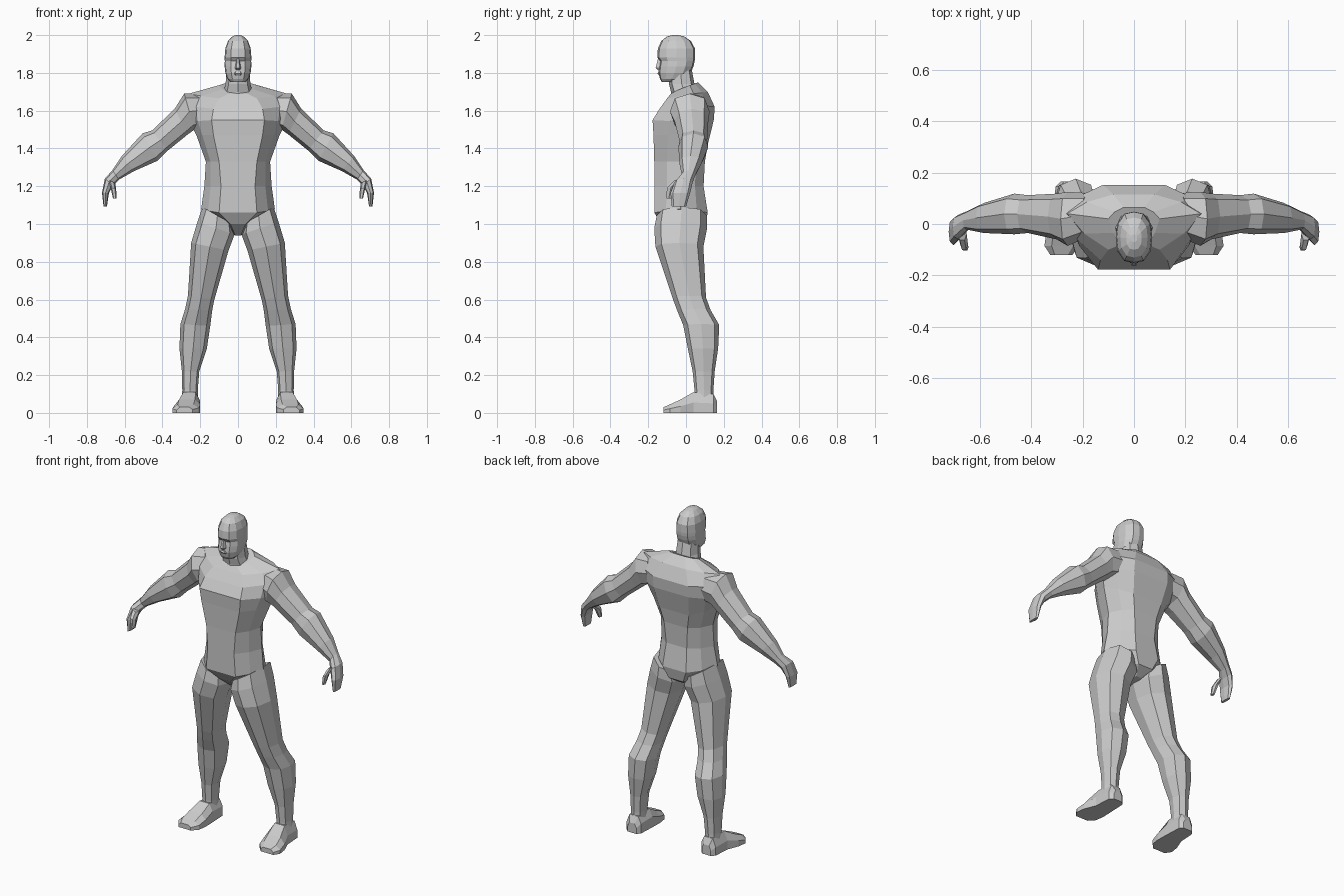
import bpy, bmesh
from math import cos, sin, pi


def loft(name, rings):
    """Skin a list of closed rings and cap both ends."""
    bm = bmesh.new()
    vr = [[bm.verts.new(p) for p in r] for r in rings]
    n = len(vr[0])
    for a, b in zip(vr, vr[1:]):
        for i in range(n):
            j = (i + 1) % n
            bm.faces.new((a[i], a[j], b[j], b[i]))
    bm.faces.new(vr[0])
    bm.faces.new(vr[-1])
    bmesh.ops.recalc_face_normals(bm, faces=bm.faces[:])
    me = bpy.data.meshes.new(name)
    bm.to_mesh(me)
    bm.free()
    ob = bpy.data.objects.new(name, me)
    bpy.context.collection.objects.link(ob)
    return ob


def ring(ax, az, bx, bz, y0, y1, s=1, n=8):
    """Rounded ring spanning points a and b in x/z, and y0..y1 in depth."""
    pts = []
    for i in range(n):
        t = 2 * pi * i / n
        c, d = cos(t), sin(t)
        k = 1.06 if abs(c * d) > 0.1 else 1
        c, d = c * k, d * k
        pts.append((s * ((ax + bx) / 2 + c * (ax - bx) / 2),
                    (y0 + y1) / 2 + d * (y1 - y0) / 2,
                    (az + bz) / 2 + c * (az - bz) / 2))
    return pts


def limb(name, table, s=1, n=8):
    return loft(name, [ring(*row, s, n) for row in table])


def torso_ring(zf, zs, zb, xf, yf, w, ys, xb, yb):
    """Flat front and back with bevelled flanks."""
    half = [(xf, yf, zf),
            ((xf + w) * .54, yf * .55 + ys * .45, (zf + zs) / 2),
            (w, ys, zs),
            ((xb + w) * .54, yb * .6 + ys * .4, (zb + zs) / 2),
            (xb, yb, zb)]
    return ([(0, yf, zf)] + half + [(0, yb, zb)]
            + [(-x, y, z) for x, y, z in reversed(half)])


# Torso: crotch, hips, waist, chest, collar
body = loft("body", [torso_ring(*r) for r in [
    (.94, .95, .95, .015, -.06, .03, 0, .015, .04),
    (1.0, 1.0, .99, .04, -.13, .10, -.02, .05, .10),
    (1.06, 1.08, 1.06, .10, -.168, .195, -.03, .08, .115),
    (1.2, 1.2, 1.2, .09, -.168, .178, -.02, .07, .093),
    (1.33, 1.33, 1.33, .10, -.168, .17, -.02, .08, .10),
    (1.47, 1.47, 1.42, .13, -.172, .22, 0, .10, .115),
    (1.55, 1.54, 1.55, .14, -.177, .255, .03, .12, .147),
    (1.61, 1.63, 1.62, .13, -.14, .28, .04, .12, .152),
    (1.665, 1.69, 1.70, .10, -.10, .26, .04, .08, .115),
    (1.69, 1.735, 1.75, .05, -.08, .10, .02, .04, .065)]])

# Arm from shoulder to mitten-like fingers
ARM = [(.20, 1.69, .16, 1.52, -.05, .12),
       (.285, 1.69, .23, 1.50, -.085, .125),
       (.335, 1.61, .265, 1.475, -.06, .118),
       (.455, 1.495, .37, 1.39, -.035, .112),
       (.505, 1.48, .425, 1.335, -.04, .118),
       (.615, 1.36, .55, 1.28, -.035, .082),
       (.665, 1.285, .63, 1.235, -.022, .05),
       (.705, 1.24, .66, 1.205, -.06, .036),
       (.72, 1.165, .683, 1.165, -.082, .022),
       (.712, 1.092, .694, 1.092, -.075, .0)]
THUMB = [(.685, 1.235, .65, 1.215, -.065, -.01),
         (.675, 1.195, .645, 1.185, -.103, -.055),
         (.662, 1.135, .643, 1.135, -.105, -.078)]

# Leg from hip to ankle
LEG = [(.03, 1.0, .188, 1.09, -.155, .11),
       (.018, .945, .215, 1.01, -.168, .112),
       (.05, .86, .248, .90, -.162, .092),
       (.125, .60, .265, .62, -.072, .106),
       (.137, .54, .28, .55, -.048, .13),
       (.147, .46, .305, .47, -.015, .176),
       (.165, .34, .31, .34, .01, .17),
       (.205, .22, .297, .22, .035, .152),
       (.213, .12, .295, .12, .045, .145),
       (.213, .04, .298, .04, .045, .145)]
# Foot sections from heel to toe: y, inner x, outer x, height
FOOT = [(.165, .225, .285, .06), (.145, .207, .305, .10),
        (.04, .202, .312, .11), (-.03, .20, .34, .07),
        (-.085, .208, .348, .045), (-.12, .24, .325, .03)]


def foot_ring(y, a, b, h, s):
    m = (b - a) * .2
    return [(s * x, y, z) for x, z in
            ((a, 0), (b, 0), (b, h * .5), (b - m, h), (a + m, h), (a, h * .6))]


# Head, neck and face as stacked horizontal ovals: z, half width, front y, back y
def ovals(name, table, n):
    return limb(name, [(w, z, -w, z, f, b) for z, w, f, b in table], 1, n)


parts = [
    ovals("neck", [(1.66, .085, -.075, .07), (1.70, .078, -.08, .065),
                   (1.74, .066, -.09, .045), (1.82, .06, -.09, .03)], 8),
    ovals("head", [(1.752, .038, -.128, -.06), (1.768, .056, -.138, -.01),
                   (1.80, .067, -.146, .025), (1.835, .071, -.142, .04),
                   (1.862, .07, -.137, .046), (1.882, .071, -.152, .048),
                   (1.93, .067, -.149, .047), (1.97, .053, -.13, .025),
                   (1.993, .03, -.10, -.01), (2.0, .012, -.07, -.04)], 12),
    ovals("nose", [(1.815, .014, -.15, -.11), (1.826, .017, -.163, -.11),
                   (1.875, .008, -.15, -.11)], 6),
    ovals("lips", [(1.787, .022, -.145, -.11), (1.797, .027, -.153, -.11),
                   (1.807, .02, -.148, -.11)], 6),
]
for s, side in ((1, "left"), (-1, "right")):
    parts += [limb(side + "_arm", ARM, s), limb(side + "_thumb", THUMB, s, 6),
              limb(side + "_leg", LEG, s),
              loft(side + "_foot", [foot_ring(*f, s) for f in FOOT])]

# Weld every part into one continuous skin
bpy.context.view_layer.objects.active = body
for p in parts:
    mod = body.modifiers.new("weld", 'BOOLEAN')
    mod.operation = 'UNION'
    mod.solver = 'EXACT'
    mod.object = p
    bpy.ops.object.modifier_apply(modifier=mod.name)
    bpy.data.objects.remove(p)
